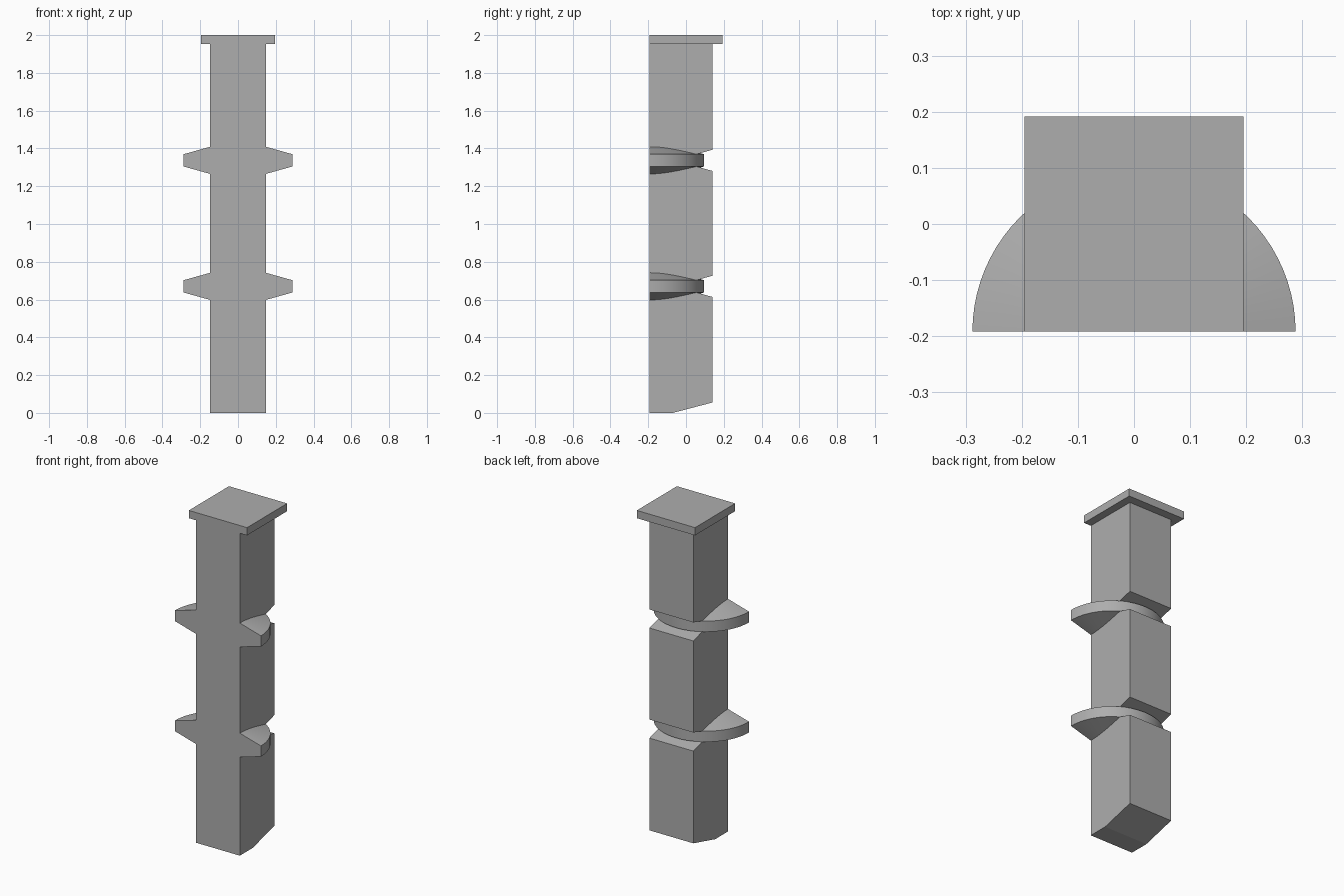
import bpy, bmesh, math

cube = bpy.data.objects.get("Cube")
if cube:
    bpy.data.objects.remove(cube, do_unlink=True)

FRONT, BACK = -0.192, 0.14      # column depth
HALF_W = 0.147                  # column half width
RIM_R, RIM_H = 0.288, 0.0325    # collar rim radius and half height
SLOPE = 0.28                    # collar cone slope
COLLARS = (0.67, 1.337)         # collar heights

grey = bpy.data.materials.new("plain grey")
grey.use_nodes = True
colour = (0.42, 0.42, 0.42, 1)
grey.diffuse_color = colour
grey.node_tree.nodes["Principled BSDF"].inputs["Base Color"].default_value = colour


def add_object(name, bm):
    bmesh.ops.recalc_face_normals(bm, faces=bm.faces[:])
    mesh = bpy.data.meshes.new(name)
    bm.to_mesh(mesh)
    bm.free()
    mesh.materials.append(grey)
    obj = bpy.data.objects.new(name, mesh)
    bpy.context.collection.objects.link(obj)
    return obj


def extrude_side_profile(name, points, half_width):
    """Extrude a (y, z) outline across x."""
    bm = bmesh.new()
    face = bm.faces.new([bm.verts.new((-half_width, y, z)) for y, z in points])
    out = bmesh.ops.extrude_face_region(bm, geom=[face])
    verts = [v for v in out["geom"] if isinstance(v, bmesh.types.BMVert)]
    bmesh.ops.translate(bm, verts=verts, vec=(2 * half_width, 0, 0))
    return add_object(name, bm)


def half_collar(name, z, segments=40):
    """Half of a double cone with a flat rim, cut flush with the front."""
    bm = bmesh.new()
    peak = RIM_H + RIM_R * SLOPE
    top, low = (bm.verts.new((0, FRONT, z + s * peak)) for s in (1, -1))
    rims = []
    for i in range(segments + 1):
        a = math.pi * i / segments
        x, y = RIM_R * math.cos(a), FRONT + RIM_R * math.sin(a)
        if i in (0, segments):
            y = FRONT
        rims.append([bm.verts.new((x, y, z + s * RIM_H)) for s in (1, -1)])
    for (a, b), (c, d) in zip(rims, rims[1:]):
        bm.faces.new((a, c, d, b))
        bm.faces.new((top, c, a))
        bm.faces.new((low, b, d))
    bm.faces.new((top, rims[0][0], rims[0][1], low, rims[-1][1], rims[-1][0]))
    return add_object(name, bm)


# Column outline: sloped foot and a tapered notch behind each collar
notch_y = FRONT + math.sqrt(RIM_R ** 2 - HALF_W ** 2)
mouth = RIM_H + (BACK - notch_y) * SLOPE
outline = [(FRONT, 0), (-0.07, 0), (BACK, 0.055)]
for z in COLLARS:
    outline += [(BACK, z - mouth), (notch_y, z - RIM_H),
                (notch_y, z + RIM_H), (BACK, z + mouth)]
outline += [(BACK, 1.97), (FRONT, 1.97)]
column = extrude_side_profile("column", outline, HALF_W)

# Cap slab and collars, merged into the column
cap_outline = [(FRONT, 1.953), (0.192, 1.953), (0.192, 2), (FRONT, 2)]
parts = [extrude_side_profile("cap", cap_outline, 0.195)]
parts += [half_collar("collar", z) for z in COLLARS]
bpy.context.view_layer.objects.active = column
for part in parts:
    mod = column.modifiers.new("merge", "BOOLEAN")
    mod.operation = "UNION"
    mod.solver = "EXACT"
    mod.object = part
    bpy.ops.object.modifier_apply(modifier=mod.name)
    bpy.data.objects.remove(part, do_unlink=True)

# Smooth the round rims, keep the block edges sharp
bpy.ops.object.select_all(action="DESELECT")
column.select_set(True)
bpy.ops.object.shade_smooth_by_angle(angle=math.radians(12))
